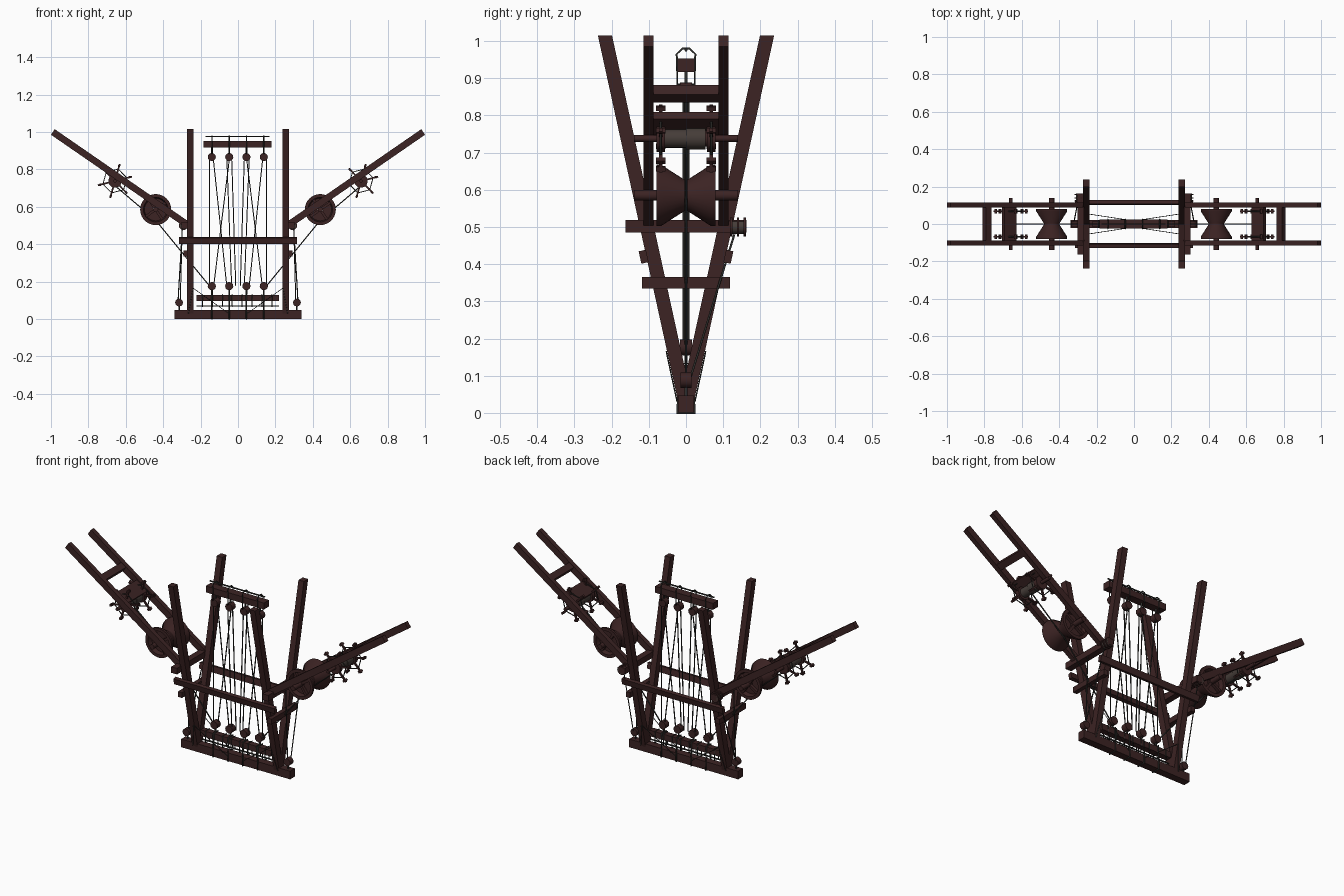
import bpy, bmesh, math
from mathutils import Vector, Matrix

if "Cube" in bpy.data.objects:
    bpy.data.objects.remove(bpy.data.objects["Cube"])


def material(name, rgb):
    m = bpy.data.materials.new(name)
    m.use_nodes = True
    m.diffuse_color = (*rgb, 1)
    b = m.node_tree.nodes["Principled BSDF"]
    b.inputs["Base Color"].default_value = (*rgb, 1)
    b.inputs["Roughness"].default_value = 0.8
    return m


WOOD = material("dark red wood", (0.045, 0.017, 0.017))
ROPE = material("tarred rope", (0.03, 0.03, 0.027))
COIL = material("wound cord", (0.06, 0.046, 0.04))


def add(name, bm, mat, smooth=False):
    bmesh.ops.recalc_face_normals(bm, faces=bm.faces)
    me = bpy.data.meshes.new(name)
    bm.to_mesh(me)
    bm.free()
    me.materials.append(mat)
    ob = bpy.data.objects.new(name, me)
    bpy.context.collection.objects.link(ob)
    if smooth:
        bpy.ops.object.select_all(action='DESELECT')
        ob.select_set(True)
        bpy.context.view_layer.objects.active = ob
        bpy.ops.object.shade_smooth_by_angle(angle=math.radians(35))
    return ob


def beam(name, a, b, wide, deep, side=(0, 1, 0), sheared=None, mat=WOOD):
    """Box from a to b; 'wide' runs along side, 'deep' across it."""
    a, b, s = Vector(a), Vector(b), Vector(side)
    run = b - a
    other = Vector(sheared) if sheared else run.cross(s).normalized()
    m = Matrix((s * wide, other * deep, run)).transposed().to_4x4()
    m.translation = (a + b) / 2
    bm = bmesh.new()
    bmesh.ops.create_cube(bm, size=1, matrix=m)
    return add(name, bm, mat)


def lathe(name, profile, centre, mat=WOOD, steps=24):
    """Turn (y, radius) points about an axis running along y."""
    bm = bmesh.new()
    verts = [bm.verts.new((r, y, 0)) for y, r in profile]
    edges = [bm.edges.new(p) for p in zip(verts, verts[1:])]
    bmesh.ops.spin(bm, geom=verts + edges, cent=(0, 0, 0), axis=(0, 1, 0),
                   angle=math.tau, steps=steps, use_merge=True)
    bmesh.ops.remove_doubles(bm, verts=bm.verts, dist=1e-5)
    bmesh.ops.translate(bm, verts=bm.verts, vec=centre)
    return add(name, bm, mat, True)


def rod(name, centre, half, r, mat=WOOD, steps=12):
    return lathe(name, [(-half, 0), (-half, r), (half, r), (half, 0)], centre, mat, steps)


def rope(name, points, r=0.003, closed=False, mat=ROPE):
    cu = bpy.data.curves.new(name, 'CURVE')
    cu.dimensions = '3D'
    cu.bevel_depth = r
    cu.bevel_resolution = 1
    cu.use_fill_caps = True
    sp = cu.splines.new('POLY')
    sp.points.add(len(points) - 1)
    for p, co in zip(sp.points, points):
        p.co = (*co, 1)
    sp.use_cyclic_u = closed
    cu.materials.append(mat)
    ob = bpy.data.objects.new(name, cu)
    bpy.context.collection.objects.link(ob)
    return ob


# Base beam and the two long stretchers along the leaning legs
beam("base_beam", (-0.34, 0, 0.024), (0.34, 0, 0.024), 0.042, 0.046)
for y in (-1, 1):
    lean = Vector((0, 0.976, 0.217 * -y)).normalized()
    beam("stretcher", (-0.315, y * 0.114, 0.42), (0.315, y * 0.114, 0.42), 0.02, 0.034, lean)

for x in (-1, 1):
    # V-shaped legs with level tops
    for y in (-1, 1):
        beam("leg", (x * 0.255, 0, 0.02), (x * 0.255, y * 0.218, 1.015),
             0.034, 0.038, (1, 0, 0), (0, 1, 0))
    # Cross bars tying each pair of legs
    beam("lower_cross_bar", (x * 0.28, -0.118, 0.35), (x * 0.28, 0.118, 0.35), 0.025, 0.03, (1, 0, 0))
    beam("upper_cross_bar", (x * 0.285, -0.163, 0.502), (x * 0.285, 0.163, 0.502), 0.036, 0.034, (1, 0, 0))

    # Sloping arm: two rails and two tie planks
    start, end = Vector((x * 0.275, 0, 0.507)), Vector((x * 0.99, 0, 1.0))
    along = (end - start).normalized()

    def on_arm(px):
        return start.lerp(end, (px - 0.275) / 0.715)

    for y in (-0.101, 0.101):
        off = Vector((0, y, 0))
        beam("arm_rail", start + off, end + off, 0.026, 0.036)
    beam("arm_end_tie", on_arm(0.785) + Vector((0, -0.09, 0)), on_arm(0.785) + Vector((0, 0.09, 0)),
         0.036, 0.032, along)
    beam("winch_plank", on_arm(0.667) + Vector((0, -0.09, 0)), on_arm(0.667) + Vector((0, 0.09, 0)),
         0.08, 0.022, along)

    # Hourglass roller with hollowed ends
    rc = (x * 0.44, 0, 0.585)
    half = [(-0.055, 0.014), (-0.055, 0.06), (-0.08, 0.066), (-0.08, 0.083), (-0.068, 0.083), (-0.004, 0.042)]
    lathe("roller", half + [(-y, r) for y, r in reversed(half)], rc, steps=32)
    rod("roller_axle", rc, 0.14, 0.014)
    for y in (-0.068, 0.068):
        for k in range(2):
            d = Vector((math.cos(k * math.pi / 2 + 0.6), 0, math.sin(k * math.pi / 2 + 0.6))) * 0.064
            c = Vector((rc[0], y, rc[2]))
            beam("roller_spoke", c - d, c + d, 0.016, 0.014)

    # Winch drum, wound cord and spoked handwheels
    wc = Vector((x * 0.658, 0, 0.738))
    rod("winch_axle", wc, 0.14, 0.009)
    rod("winch_drum", wc, 0.078, 0.022, steps=16)
    rod("drum_cord", wc + Vector((0, 0.026, 0)), 0.026, 0.029, COIL, 20)
    rod("drum_cord_thin", wc + Vector((0, -0.028, 0)), 0.028, 0.025, COIL, 20)
    for y in (-0.068, 0.068):
        c = wc + Vector((0, y, 0))
        rod("wheel_hub", c, 0.011, 0.036, steps=12)
        ring = []
        for k in range(6):
            a = k * math.tau / 6 + 0.25
            d = Vector((math.cos(a), 0, math.sin(a)))
            beam("wheel_spoke", c, c + d * 0.094, 0.009, 0.009)
            beam("spoke_grip", c + d * 0.084 - Vector((0, 0.013, 0)),
                 c + d * 0.084 + Vector((0, 0.013, 0)), 0.012, 0.012, d)
            ring.append(c + d * 0.066)
        rope("wheel_lashing", ring, 0.003, True)

    # Small cord reel at the rear end of the upper cross bar
    reel = Vector((x * 0.292, 0.14, 0.5))
    rod("reel", reel, 0.022, 0.019, COIL)
    for y in (-0.018, 0.0, 0.018):
        rod("reel_flange", reel + Vector((0, y, 0)), 0.003, 0.025)

    # Outer pulley at the base, with its guy ropes
    foot = Vector((x * 0.315, 0, 0.088))
    rod("base_pulley", foot, 0.015, 0.021)
    rope("base_pulley_strap", [foot, (x * 0.315, 0, 0.03)], 0.004)
    rope("reel_rope", [foot + Vector((x * 0.006, 0.01, 0)), (x * 0.298, 0.13, 0.48)])
    rope("guy_rope", [foot - Vector((x * 0.006, 0, 0)), (x * 0.298, 0, 0.49)])

    # Main hauling rope: drum, roller groove, lower pulley
    rope("hauling_rope", [wc + Vector((0, 0, -0.025)), (x * 0.478, 0, 0.56),
                          (x * 0.45, 0, 0.54), (x * 0.155, 0, 0.18)], 0.0035)
    # Thin stays from the legs to the base
    for y in (-1, 1):
        rope("leg_stay", [(x * 0.24, y * 0.053, 0.165), (x * 0.05, y * 0.024, 0.03)], 0.0018)
        rope("leg_stay_outer", [(x * 0.24, y * 0.053, 0.165), (x * 0.265, y * 0.024, 0.03)], 0.0018)

# Upper and lower pulley battens with their thin rods
beam("upper_batten", (-0.185, 0, 0.935), (0.178, 0, 0.935), 0.046, 0.036)
beam("lower_batten", (-0.222, 0, 0.112), (0.218, 0, 0.112), 0.034, 0.034)
rope("upper_rod", [(-0.175, 0, 0.976), (0.168, 0, 0.976)], 0.004)
rope("lower_rod", [(-0.222, 0, 0.07), (0.218, 0, 0.07)], 0.004)

# Pulleys, hangers and rope loops
XS = [-0.14, -0.047, 0.045, 0.138]
for px in XS:
    rod("upper_pulley", (px, 0, 0.866), 0.016, 0.022)
    rod("lower_pulley", (px, 0, 0.176), 0.016, 0.022)
    side = [(0.01, 0.98), (0.026, 0.964), (0.024, 0.955), (0.024, 0.884)]
    loop = side + [(-y, z) for y, z in reversed(side)]
    rope("upper_loop", [(px, y, z) for y, z in loop], 0.003, True)
    rope("upper_hanger", [(px, 0, 0.92), (px, 0, 0.866)], 0.005)
    rope("lower_hanger", [(px, 0, 0.13), (px, 0, 0.176)], 0.005)
    rope("base_loop", [(px, y, z) for y, z in
                       ((-0.023, 0.0), (0.023, 0.0), (0.02, 0.132), (-0.02, 0.132))], 0.004, True)
for i in range(8):
    px = -0.19 + i * 0.053
    rope("rod_lashing", [(px, y, z) for y, z in
                         ((-0.018, 0.066), (0.018, 0.066), (0.019, 0.131), (-0.019, 0.131))], 0.0025, True)

# Running ropes between the pulley rows
for x in (-1, 1):
    for top, low, y in ((0.152, 0.152, 0), (0.133, 0.06, 0.006), (0.06, 0.034, -0.006), (0.034, 0.012, 0),
                        (0.045, 0.13, 0.006)):
        rope("running_rope", [(x * top, y, 0.866), (x * low, y, 0.176)])
